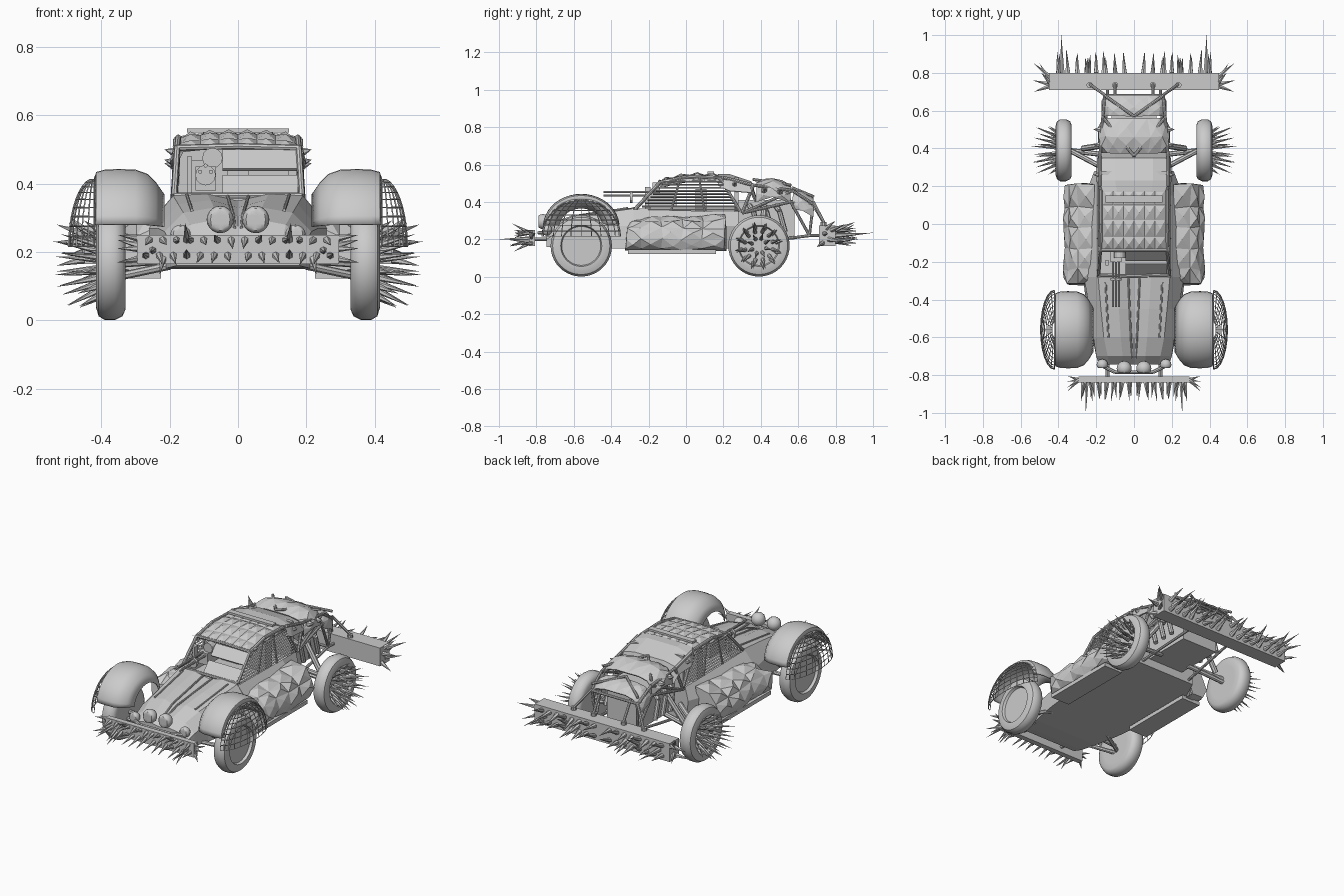
import bpy, bmesh, math, random
from mathutils import Vector, Matrix

random.seed(4)
old = bpy.data.objects.get("Cube")
if old:
    bpy.data.objects.remove(old)

grey = bpy.data.materials.new("plain_grey")
grey.use_nodes = True
grey.diffuse_color = (0.6, 0.6, 0.6, 1)
grey.node_tree.nodes["Principled BSDF"].inputs["Base Color"].default_value = (0.6, 0.6, 0.6, 1)


def finish(name, bm, mirror=True, thick=0, smooth=False):
    """Turn a bmesh into a named object, mirrored across x = 0 if asked."""
    bmesh.ops.recalc_face_normals(bm, faces=bm.faces)
    me = bpy.data.meshes.new(name)
    bm.to_mesh(me)
    bm.free()
    me.materials.append(grey)
    ob = bpy.data.objects.new(name, me)
    bpy.context.collection.objects.link(ob)
    if smooth:
        bpy.ops.object.select_all(action='DESELECT')
        ob.select_set(True)
        bpy.context.view_layer.objects.active = ob
        bpy.ops.object.shade_smooth_by_angle(angle=math.radians(40))
    if thick:
        ob.modifiers.new("thickness", 'SOLIDIFY').thickness = thick
    if mirror:
        ob.modifiers.new("mirror", 'MIRROR').use_clip = True
    return ob


def loft(name, rings, loop=False, cap=False, poke=0, jitter=0, **kw):
    """Skin a row of equal-length point rings."""
    bm = bmesh.new()
    rows = [[bm.verts.new(p) for p in r] for r in rings]
    n = len(rows[0])
    for a, b in zip(rows, rows[1:]):
        for i in range(n if loop else n - 1):
            j = (i + 1) % n
            bm.faces.new((a[i], a[j], b[j], b[i]))
    if cap:
        bm.faces.new(rows[0])
        bm.faces.new(rows[-1])
    bmesh.ops.recalc_face_normals(bm, faces=bm.faces)
    if poke:
        bmesh.ops.poke(bm, faces=[f for f in bm.faces if len(f.verts) == 4], offset=poke)
    for v in bm.verts:
        if jitter and v.co.x > 0.01:
            v.co += Vector([random.uniform(-jitter, jitter) for _ in range(3)])
    return finish(name, bm, **kw)


def sections(y_profiles):
    return [[(x, y, z) for x, z in prof] for y, prof in y_profiles]


def box(name, lo, hi, mirror=False):
    bm = bmesh.new()
    size = Vector(hi) - Vector(lo)
    mid = (Vector(hi) + Vector(lo)) / 2
    bmesh.ops.create_cube(bm, size=1, matrix=Matrix.Translation(mid) @ Matrix.Diagonal((*size, 1)))
    return finish(name, bm, mirror)


def add_cone(bm, a, b, r1, r2, n=6):
    a, b = Vector(a), Vector(b)
    d = b - a
    m = Matrix.Translation((a + b) / 2) @ d.to_track_quat('Z', 'Y').to_matrix().to_4x4()
    bmesh.ops.create_cone(bm, cap_ends=True, segments=n, radius1=r1, radius2=r2, depth=d.length, matrix=m)


def rods(name, paths, r, mirror=True, n=8):
    bm = bmesh.new()
    for path in paths:
        for a, b in zip(path, path[1:]):
            add_cone(bm, a, b, r, r, n)
    return finish(name, bm, mirror)


def spikes(name, pairs, r, mirror=True):
    bm = bmesh.new()
    for a, b in pairs:
        add_cone(bm, a, b, r, 0.0003)
    return finish(name, bm, mirror)


def lathe_x(name, profile, y, z, n=40):
    rings = [[(x, y + r * math.cos(k * math.tau / n), z + r * math.sin(k * math.tau / n))
              for k in range(n)] for x, r in profile]
    return loft(name, rings, loop=True, cap=True, smooth=True)


# Wheels
tyre = [(.33, .10), (.33, .135), (.338, .153), (.36, .164), (.39, .164), (.408, .153),
        (.415, .13), (.415, .11), (.400, .104), (.400, .02)]
for name, y in (("front_wheel", -.56), ("rear_wheel", .39)):
    lathe_x(name, tyre, y, .165)

# Spikes splaying out of the rear wheels
wheel_spikes = []
for count, r0, r1, tip in ((12, .095, .13, .46), (12, .075, .125, .51), (8, .04, .07, .535)):
    for k in range(count):
        a = math.tau * (k + tip * 3) / count
        c, s = math.cos(a), math.sin(a)
        wheel_spikes.append(((.40, .39 + r0 * c, .165 + r0 * s),
                             (tip + random.uniform(-.02, .01), .39 + r1 * c, .165 + r1 * s)))
spikes("rear_wheel_spikes", wheel_spikes, .011)

# Hood and lower tub
loft("hood", sections([
    (-.745, [(0, .235), (.06, .245), (.13, .235), (.185, .20), (.18, .16), (0, .16)]),
    (-.70, [(0, .275), (.06, .295), (.14, .28), (.20, .23), (.20, .155), (0, .155)]),
    (-.60, [(0, .305), (.07, .33), (.16, .315), (.215, .26), (.22, .15), (0, .15)]),
    (-.45, [(0, .33), (.08, .352), (.175, .34), (.235, .27), (.25, .15), (0, .15)]),
    (-.28, [(0, .35), (.09, .37), (.19, .365), (.265, .27), (.27, .15), (0, .15)])]), cap=True)
loft("lower_tub", sections([
    (-.28, [(0, .30), (.19, .30), (.195, .36), (.27, .27), (.27, .15), (0, .15)]),
    (.15, [(0, .30), (.18, .30), (.19, .35), (.26, .27), (.26, .15), (0, .15)]),
    (.28, [(0, .32), (.17, .32), (.19, .35), (.21, .27), (.2, .15), (0, .15)])]), cap=True)
rods("hood_ridges", [[(.03, -.29, .362), (.016, -.60, .316), (.01, -.71, .27)],
                     [(.15, -.31, .368), (.135, -.60, .322)]], .005)

# Faceted side armour and running boards
loft("side_armour", sections([
    (y, [(.215, top), (.30, top - .02 + d), (.35, .26), (.37 + d, .20), (.345, .145), (.25, .14)])
    for y, top, d in ((-.32, .28, -.015), (-.24, .31, .01), (-.13, .325, -.01), (-.02, .32, .01),
                      (.09, .33, -.01), (.21, .335, 0))]), cap=True, poke=.012, jitter=.007)
box("running_board", (.225, -.31, .122), (.35, .16, .145), True)

# Front fenders
arc = [math.radians(5 + 8.5 * k) for k in range(21)]
rib = [(.422, .84), (.415, .95), (.39, .99), (.35, 1), (.30, .99), (.265, .92), (.24, .78), (.215, .58)]
loft("front_fender", [[(x, -.56 - .205 * r * math.cos(a), .265 + .178 * r * math.sin(a)) for x, r in rib]
                      for a in arc], thick=.006, smooth=True)

# Domed wire cages outside the front wheels
cage = []
for i in range(10):
    v = math.radians(8.8 * i)
    row = []
    for k in range(13):
        s = math.sin(math.radians(-90 + 15 * k))
        row.append((.42 + .075 * math.cos(v) * math.sqrt(max(0, 1 - s * s)),
                    -.56 + .21 * s * math.cos(v), .215 + .2 * math.sin(v)))
    cage.append(row)
guard = loft("wheel_cage", cage, mirror=False)
guard.modifiers.new("wires", 'WIREFRAME').thickness = .005
guard.modifiers.new("mirror", 'MIRROR')

# Cabin: frame, roof, rear hump, windscreen plates, louvres
rods("cabin_frame", [[(.187, -.27, .365), (.178, -.14, .505), (.175, .0, .535), (.175, .18, .53),
                      (.185, .29, .35)], [(.18, .2, .53), (.18, .36, .49), (.19, .30, .34)],
                     [(0, -.14, .51), (.178, -.14, .505)], [(0, -.275, .365), (.187, -.27, .365)]], .009)
loft("roof", sections([(y, [(0, z), (.055, z), (.11, z - .003), (.165, z - .01), (.18, z - .035)])
                       for y, z in ((-.14, .51), (-.07, .53), (.02, .545), (.10, .545), (.18, .54))]),
     poke=.014, thick=.01)
box("roof_slot_bar", (-.15, .115, .55), (.15, .15, .562))
loft("rear_hump", sections([(.17, [(0, .55), (.09, .55), (.165, .54), (.18, .49)]),
                            (.23, [(0, .55), (.10, .55), (.185, .525), (.20, .46)]),
                            (.35, [(0, .51), (.10, .51), (.17, .495), (.195, .45)]),
                            (.375, [(0, .43), (.10, .43), (.165, .42), (.18, .40)])]), thick=.008)
box("rear_bulkhead", (-.175, .26, .3), (.175, .28, .53))
for name, z0, z1 in (("windscreen_upper_plate", .445, .50), ("windscreen_lower_plate", .365, .425)):
    loft(name, [[(x, -.27 + (z - .365) * .93, z) for x in (-.045, .06, .175)] for z in (z0, z1)],
         mirror=False, thick=.012)
louvres = []
for k in range(10):
    z = .36 + .0165 * k
    louvres.append([(.187, -.25 + (z - .36) * .9, z), (.187, .28 - (z - .36) * .6, z)])
rods("window_louvres", louvres, .005, n=4)
rods("window_braces", [[(.189, -.08, .35), (.184, -.03, .53)], [(.189, .10, .35), (.184, .07, .53)]], .006)

# Seats
for name, x in (("right_seat", -.09), ("left_seat", .09)):
    box(name, (x - .06, .05, .3), (x + .06, .11, .47))

# Gun mounted through the right of the windscreen
rods("gun_barrels", [[(-.095 + dx, -.44, .435 + dz), (-.095 + dx, -.2, .435 + dz)]
                     for dx, dz in ((-.016, 0), (.016, 0), (0, .018))], .006, False)
rods("gun_collars", [[(-.095, -.30, .425), (-.095, -.285, .425)], [(-.095, -.20, .42), (-.095, -.17, .42)],
                     [(-.075, -.18, .475), (-.075, -.14, .475)]], .03, False, 12)
box("gun_body", (-.125, -.2, .38), (-.065, -.05, .45))
box("gun_mount", (-.15, -.22, .36), (-.135, -.19, .48))

# Engine and faceted covers
box("engine_block", (-.12, .28, .2), (.12, .58, .41))
rods("engine_pipes", [[(.12, y, .38), (.165, y + .02, .35), (.165, y + .05, .24)] for y in (.34, .41, .48)], .014)
cover = lambda w, z: [(0, z), (.45 * w, z), (.8 * w, z - .01), (w, z - .05), (w, z - .10)]
loft("front_engine_cover", sections([(.375, cover(.17, .50)), (.46, cover(.19, .525)), (.56, cover(.165, .49))]),
     poke=.01, jitter=.004, thick=.008)
loft("rear_engine_cover", sections([(.57, cover(.165, .46)), (.62, cover(.17, .455)), (.68, cover(.155, .42))]),
     poke=.006, jitter=.003, thick=.008)
spikes("cover_side_spikes", [((.175, y, z), (.215, y, z + .01)) for y, z in ((.26, .49), (.42, .46), (.5, .45))], .02)

# Rear tube frame and bumper struts
rods("rear_frame", [[(.185, .3, .34), (.165, .56, .40), (.15, .68, .39), (.14, .66, .22), (.17, .28, .17)],
                    [(.18, .36, .49), (.165, .57, .46), (.155, .68, .39)], [(.185, .3, .34), (.165, .57, .46)],
                    [(.165, .56, .40), (.14, .66, .22)], [(0, .68, .39), (.15, .68, .39)],
                    [(0, .66, .22), (.14, .66, .22)], [(0, .36, .52), (.16, .56, .49)],
                    [(0, .57, .475), (.155, .68, .43)]], .008)
rods("rear_bumper_struts", [[(.10, .67, .40), (.10, .74, .285)], [(.15, .68, .40), (.235, .74, .285)],
                            [(.14, .66, .22), (.14, .73, .22)]], .008)
rods("strut_bolts", [[(x, .735, .275), (x, .735, .292)] for x in (.10, .235)], .016, n=10)

# Axles, suspension and shocks
rods("rear_axle", [[(.1, .36, .2), (.35, .39, .165)], [(.17, .30, .25), (.34, .39, .185)]], .014)
rods("rear_shock", [[(.14, .42, .38), (.27, .40, .2)]], .016)
rods("front_axle", [[(.15, -.56, .18), (.36, -.56, .165)], [(.2, -.48, .16), (.34, -.55, .13)],
                    [(.2, -.64, .16), (.34, -.57, .13)]], .012)

# Bumpers
box("front_bumper", (-.295, -.84, .165), (.295, -.808, .25))
box("rear_bumper", (-.45, .71, .165), (.45, .80, .275))
rods("front_bumper_mounts", [[(.14, -.72, .2), (.14, -.81, .2)], [(0, -.785, .235), (.1, -.785, .235),
                             (.17, -.75, .235)]], .01)

# Spikes on both bumpers and their ends
front = [((x, -.838, z), (x + random.uniform(-.012, .012), -.838 - l, z + random.uniform(-.03, .02)))
         for k in range(7) for x, z, l in ((.04 * k + .02, .235, .08), (.04 * k + .03, .19, .10))]
front += [((.25, -.838, .205), (.255, -.998, .20)), ((.15, -.838, .235), (.155, -.93, .285)),
          ((.22, -.838, .18), (.23, -.92, .135))]
front += [((.29, -.825, z), (.352, -.825 + d, z + e)) for z, d, e in
          ((.24, -.04, .01), (.21, -.01, 0), (.18, -.06, -.01), (.22, .02, .015))]
spikes("front_bumper_spikes", front, .011)
rear = [((.05 + .05 * k, .798, z), (.05 + .05 * k + random.uniform(-.01, .01), .88 + random.uniform(0, .04),
         z + random.uniform(-.04, .05))) for k in range(8) for z in (.19, .25)]
rear += [((.38, .798, .22), (.385, 1.0, .235)), ((.16, .798, .22), (.162, .92, .2)),
         ((.24, .798, .22), (.23, .90, .28))]
rear += [((.445, y, z), (tip, y + d, z + e)) for y, z, tip, d, e in
         ((.78, .25, .53, .07, .03), (.76, .20, .50, .09, -.01), (.74, .23, .535, .02, 0),
          (.73, .18, .53, -.03, -.02), (.75, .26, .49, .05, .04))]
spikes("rear_bumper_spikes", rear, .014)

# Lamps
for name, x, y, z, r in (("inner_lamp", .052, -.765, .295, .04), ("outer_lamp", .168, -.745, .25, .03)):
    bm = bmesh.new()
    bmesh.ops.create_uvsphere(bm, u_segments=16, v_segments=10, radius=r,
                              matrix=Matrix.Translation((x, y, z)))
    for v in bm.verts:
        v.co.y = max(v.co.y, y - .6 * r)
    finish(name, bm, True, smooth=True)
